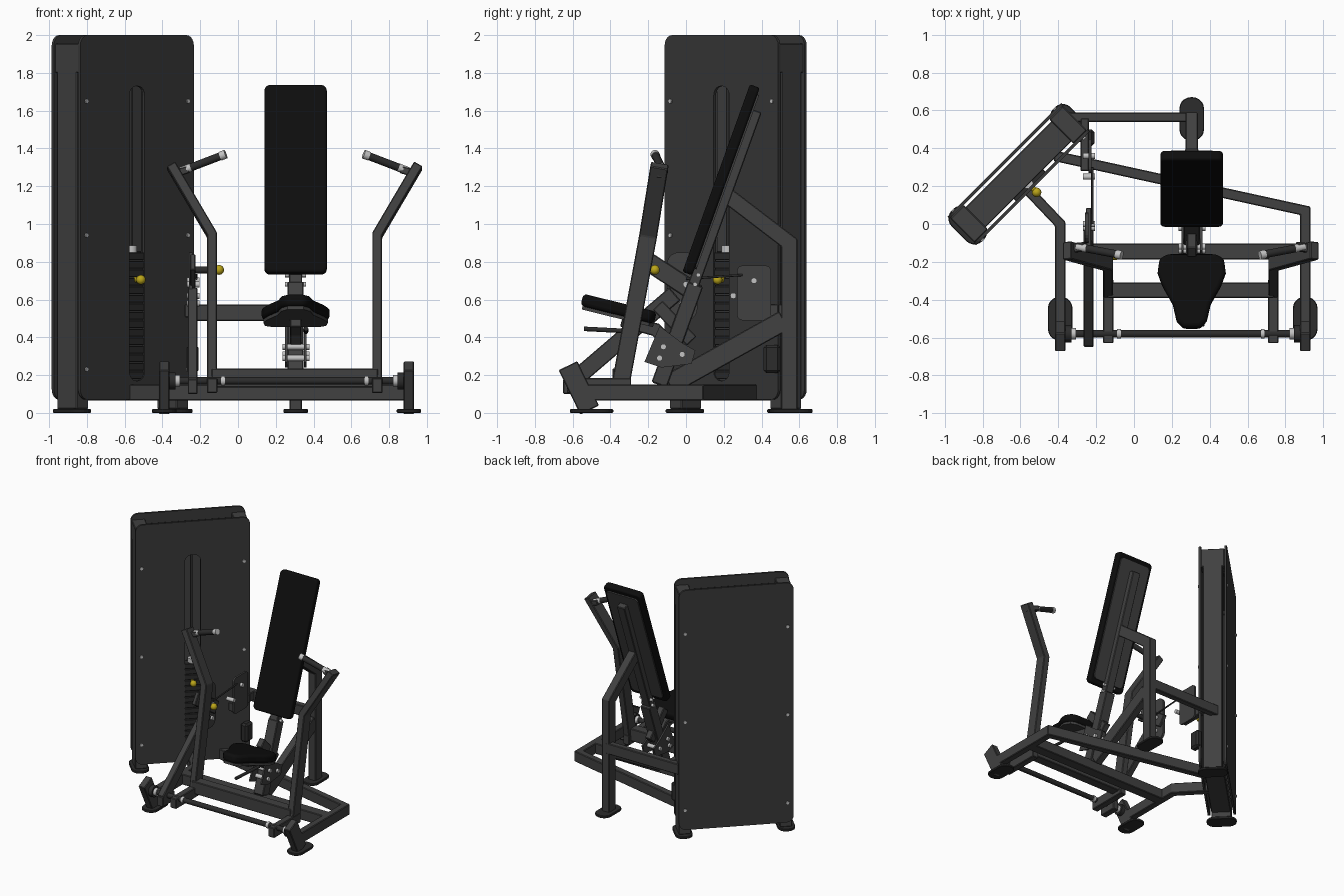
import bpy, bmesh, math
from mathutils import Vector as V

if "Cube" in bpy.data.objects:
    bpy.data.objects.remove(bpy.data.objects["Cube"])


def material(name, r, g, b):
    m = bpy.data.materials.new(name)
    m.use_nodes = True
    m.diffuse_color = (r, g, b, 1)
    m.node_tree.nodes["Principled BSDF"].inputs["Base Color"].default_value = (r, g, b, 1)
    return m


FRAME = material("charcoal frame", .052, .052, .052)
PANEL = material("dark panel", .04, .04, .04)
PAD = material("black upholstery", .004, .004, .004)
IRON = material("dark iron", .025, .025, .025)
STEEL = material("light steel", .55, .55, .55)
YELLOW = material("yellow knob", .5, .38, .01)
AX, AY, AZ = V((1, 0, 0)), V((0, 1, 0)), V((0, 0, 1))


def finish(name, bm, mat, bevel=0, segments=2, smooth=False):
    bmesh.ops.recalc_face_normals(bm, faces=bm.faces)
    me = bpy.data.meshes.new(name)
    bm.to_mesh(me)
    bm.free()
    me.materials.append(mat)
    ob = bpy.data.objects.new(name, me)
    bpy.context.collection.objects.link(ob)
    if bevel:
        mod = ob.modifiers.new("soft edges", 'BEVEL')
        mod.width, mod.segments, mod.limit_method = bevel, segments, 'ANGLE'
    bpy.ops.object.select_all(action='DESELECT')
    ob.select_set(True)
    bpy.context.view_layer.objects.active = ob
    if smooth:
        bpy.ops.object.shade_smooth_by_angle(angle=math.radians(40))
    return ob


def tube(name, pts, side, w, h, mat=FRAME, bevel=.005):
    """Mitred rectangular tube: w along side, h across it."""
    pts, side = [V(p) for p in pts], V(side).normalized()
    bm, rings = bmesh.new(), []
    for i, p in enumerate(pts):
        a = (p - pts[i - 1]).normalized() if i else None
        b = (pts[i + 1] - p).normalized() if i + 1 < len(pts) else None
        a, b = a or b, b or a
        n = side.cross(a + b).normalized()
        n /= max(.4, n.dot(side.cross(a).normalized()))
        rings.append([bm.verts.new(p + side * w / 2 * s + n * h / 2 * t)
                      for s, t in ((1, 1), (1, -1), (-1, -1), (-1, 1))])
    for r, q in zip(rings, rings[1:]):
        for k in range(4):
            bm.faces.new((r[k], r[k - 1], q[k - 1], q[k]))
    bm.faces.new(rings[0])
    bm.faces.new(rings[-1])
    return finish(name, bm, mat, bevel, 1)


def prism(name, pts, origin, ax, ay, depth, mat=FRAME, bevel=0, segments=2, smooth=False):
    """Outline in the ax/ay plane, extruded along ax x ay."""
    ax, ay, o = V(ax).normalized(), V(ay).normalized(), V(origin)
    bm = bmesh.new()
    f = bm.faces.new([bm.verts.new(o + ax * x + ay * y) for x, y in pts])
    new = bmesh.ops.extrude_face_region(bm, geom=[f])["geom"]
    bmesh.ops.translate(bm, verts=[g for g in new if isinstance(g, bmesh.types.BMVert)],
                        vec=ax.cross(ay) * depth)
    return finish(name, bm, mat, bevel, segments, smooth)


def rounded(w, h, r, n=5):
    out = []
    for k, (sx, sy) in enumerate(((1, 1), (-1, 1), (-1, -1), (1, -1))):
        for i in range(n + 1):
            a = math.pi / 2 * (k + i / n)
            out.append((sx * (w / 2 - r) + r * math.cos(a), sy * (h / 2 - r) + r * math.sin(a)))
    return out


def rod(name, p, q, r, mat=STEEL, sides=16):
    p, q = V(p), V(q)
    bm = bmesh.new()
    bmesh.ops.create_cone(bm, cap_ends=True, segments=sides, radius1=r, radius2=r, depth=(q - p).length)
    rot = AZ.rotation_difference(q - p).to_matrix().to_4x4()
    rot.translation = (p + q) / 2
    bmesh.ops.transform(bm, matrix=rot, verts=bm.verts)
    return finish(name, bm, mat, smooth=True)


def ball(name, p, r, mat):
    bm = bmesh.new()
    bmesh.ops.create_uvsphere(bm, u_segments=16, v_segments=10, radius=r)
    bmesh.ops.translate(bm, verts=bm.verts, vec=V(p))
    return finish(name, bm, mat, smooth=True)


def foot(name, x, y, along=AY):
    across = along.cross(AZ)
    prism(name, rounded(.13, .23, .06), (x, y, 0), across, along, .02, IRON, .004, 1)


# Weight tower: two rounded panels on end posts, turned 45 degrees
U, N = V((1, 1, 0)).normalized(), V((1, -1, 0)).normalized()


def tower(u, n, z):
    return V((-.61, .263, z)) + U * u + N * n


front_panel = prism("tower_front_panel", rounded(.85, 1.93, .055), tower(0, .09, 1.035), U, AZ, .017, PANEL)
slot = prism("slot_cutter", rounded(.115, 1.56, .05), tower(0, .05, .95), U, AZ, .1)
slot.hide_render = True
cut = front_panel.modifiers.new("slot", 'BOOLEAN')
cut.operation, cut.object, cut.solver = 'DIFFERENCE', slot, 'EXACT'
bpy.ops.object.select_all(action='DESELECT')
bpy.context.view_layer.objects.active = front_panel
front_panel.select_set(True)
bpy.ops.object.modifier_apply(modifier="slot")
bpy.data.objects.remove(slot)
prism("tower_back_panel", rounded(.85, 1.93, .055), tower(0, -.107, 1.035), U, AZ, .017, PANEL)
for s, end in ((-1, "front"), (1, "rear")):
    tube(f"tower_{end}_post", [tower(s * .375, 0, .02), tower(s * .375, 0, 1.85)], N, .15, .09)
    tube(f"tower_{end}_cap", [tower(s * .37, 0, 1.8), tower(s * .37, 0, 1.955)], N, .18, .1)
    foot(f"tower_{end}_foot", *tower(s * .38, 0, 0).xy, N)
    for z in (.23, .94, 1.65):
        for n in (.107, -.107):
            c = tower(s * .38, n, z)
            rod("panel_bolt", c, c + N * math.copysign(.008, n), .012, sides=8)
for z in (.11, 1.88):
    tube("tower_cross_rail", [tower(-.36, 0, z), tower(.36, 0, z)], AZ, .09, .15)
for i in range(15):
    z = .18 + i * .045
    tube("weight_plate", [tower(0, .065, z), tower(0, .065, z + .04)], U, .22, .07, IRON, .003)
rod("weight_head", tower(0, .065, .85), tower(0, .065, .885), .03)
rod("weight_cable", tower(0, .06, .88), tower(0, .06, 1.85), .008, IRON)
tube("weight_guide", [tower(0, .03, .85), tower(0, .03, 1.85)], U, .2, .03, FRAME)
rod("weight_pin", tower(0, .09, .705), tower(0, .14, .705), .014, YELLOW)
ball("weight_pin_knob", tower(0, .135, .705), .025, YELLOW)

# Base frame
tube("base_left_and_rear_rail", [(.905, -.52, .108), (.905, .07, .108), (-.42, .36, .108)], AZ, .085, .055)
tube("base_right_rail", [(-.39, -.52, .108), (-.39, .0, .108), (-.58, .2, .108)], AZ, .085, .055)
tube("base_cross_rail", [(-.39, -.145, .108), (.905, -.145, .108)], AZ, .085, .085)
for x, side in ((-.39, "right"), (.905, "left")):
    tube(f"{side}_front_stub", [(x, -.625, .25), (x, -.51, .015)], AX, .055, .11)
    foot(f"{side}_front_foot", x, -.5)
    inward = .06 if x < 0 else -.06
    rod(f"{side}_pivot_hub", (x, -.58, .17), (x + inward, -.58, .17), .045, IRON)
    rod(f"{side}_pivot_collar", (x + inward, -.58, .17), (x + 1.4 * inward, -.58, .17), .03, STEEL)

# Rear support
foot("rear_foot", .305, .555)
tube("rear_post", [(.305, .547, .015), (.305, .547, .9), (.305, .22, 1.15)], AX, .065, .085)
tube("rear_tie_rail", [(-.38, .565, .53), (.305, .565, .53)], AZ, .085, .05)
tube("rear_lower_brace", [(.305, .52, .49), (.305, -.09, .15)], AX, .06, .11)

# Back rest and its rail
up = V((0, .36, 1)).normalized()
face = AX.cross(up)
mid = V((.305, .16, 1.243))
prism("back_pad", rounded(.33, 1.055, .03), mid - face * .055, AX, up, .055, PAD, .012, 3, True)
prism("back_board", rounded(.28, .98, .03), mid - face * .065, AX, up, .012, FRAME)
tube("back_rail", [(.305, -.15, .15), (.305, .372, 1.6)], AX, .07, .06)
tube("back_rail_sleeve", [(.305, -.142, .15), (.305, .05, .68)], AX, .085, .085)
for z in (.68, .73):
    rod("rail_bolt", (.25, .35 * z - .19, z), (.36, .35 * z - .19, z), .012)

# Seat with tapered nose and linkage
half = [(.13, 0), (.17, .025), (.18, .1), (.155, .17), (.1, .27), (.08, .36), (.045, .4)]
outline = half + [(-x, y) for x, y in reversed(half)]
slope = V((0, -.385, .095)).normalized()
down = AX.cross(slope)
top = V((.305, -.155, .535))
prism("seat_pad", outline, top, AX, slope, .065, PAD, .02, 3, True)
prism("seat_board", [(x * .95, y * .97) for x, y in outline], top + down * .065, AX, slope, .018, FRAME)
tube("seat_arm", [(.305, -.34, .49), (.305, -.16, .44), (.305, -.05, .33)], AX, .06, .07)
tube("seat_link", [(.305, -.15, .57), (.305, .03, .38)], AX, .05, .07)
bracket = [(-.22, .27), (-.14, .46), (-.02, .37), (.05, .33), (.03, .26), (-.13, .24)]
for x in (.25, .35):
    prism("seat_bracket", bracket, (x, 0, 0), AY, AZ, .012, FRAME)
for y, z in ((-.12, .35), (-.02, .31), (-.14, .29)):
    rod("bracket_bolt", (.235, y, z), (.378, y, z), .016)
rod("seat_lever", (.36, -.54, .445), (.36, -.25, .43), .012, IRON)

# Press arms, mirrored about the seat
for s, side in ((-1, "right"), (1, "left")):
    def at(dx, y, z):
        return V((.3 + s * dx, y, z))
    tube(f"{side}_press_arm", [at(.437, -.35, .13), at(.437, -.20, .94), at(.655, -.14, 1.31)],
         (0, 1, -.18), .095, .052)
    tube(f"{side}_arm_foot", [at(.437, -.29, .145), at(.437, -.63, .145)], AX, .055, .08)
    tube(f"{side}_handle_bracket", [at(.655, -.13, 1.26), at(.56, -.12, 1.29)], AY, .05, .04)
    start, end = at(.6, -.12, 1.28), at(.365, -.165, 1.37)
    rod(f"{side}_handle_collar", start, start.lerp(end, .22), .022, STEEL)
    rod(f"{side}_handle_grip", start.lerp(end, .2), start.lerp(end, .9), .021, IRON)
    rod(f"{side}_handle_tip", start.lerp(end, .88), end, .024, STEEL)
tube("arm_cross_tube", [(-.14, -.35, .185), (.74, -.35, .185)], AZ, .1, .08)
rod("pivot_rod", (-.36, -.58, .17), (.88, -.58, .17), .02, IRON)
for x in (-.08, .68):
    rod("pivot_ring", (x - .01, -.58, .17), (x + .01, -.58, .17), .026, STEEL)

# Drive lever, selector and pulley plates beside the tower
X = -.24
tube("drive_lever", [(X, -.62, .15), (X, -.06, .63)], AX, .052, .09)
tube("drive_lever_foot", [(X, -.65, .14), (X, -.5, .14)], AX, .052, .08)
tube("selector_plate", [(X, -.2, .8), (X, .06, .63)], AX, .03, .1)
prism("cam_plate", rounded(.16, .36, .06), (X - .02, -.02, .67), AY, AZ, .02, FRAME)
prism("pulley_plate", rounded(.18, .29, .03), (X, .36, .635), AY, AZ, .015, FRAME)
tube("pulley_mount", [(X - .02, .28, .54), (X - .02, .56, .54)], AX, .045, .07)
tube("tower_pulley_box", [(X, .455, .21), (X, .455, .36)], AX, .06, .09, IRON, .015)
rod("drive_cable", (X + .02, .0, .71), (X + .02, .3, .73), .006, IRON)
for y, z in ((.36, .7), (.25, .62), (.0, .68), (-.02, .58)):
    rod("plate_bolt", (X - .03, y, z), (X + .035, y, z), .016)
rod("selector_stem", (X, -.165, .757), (-.11, -.165, .757), .018, IRON)
rod("selector_collar", (-.15, -.165, .757), (-.12, -.165, .757), .021, STEEL)
ball("selector_knob", (-.1, -.165, .757), .026, YELLOW)
